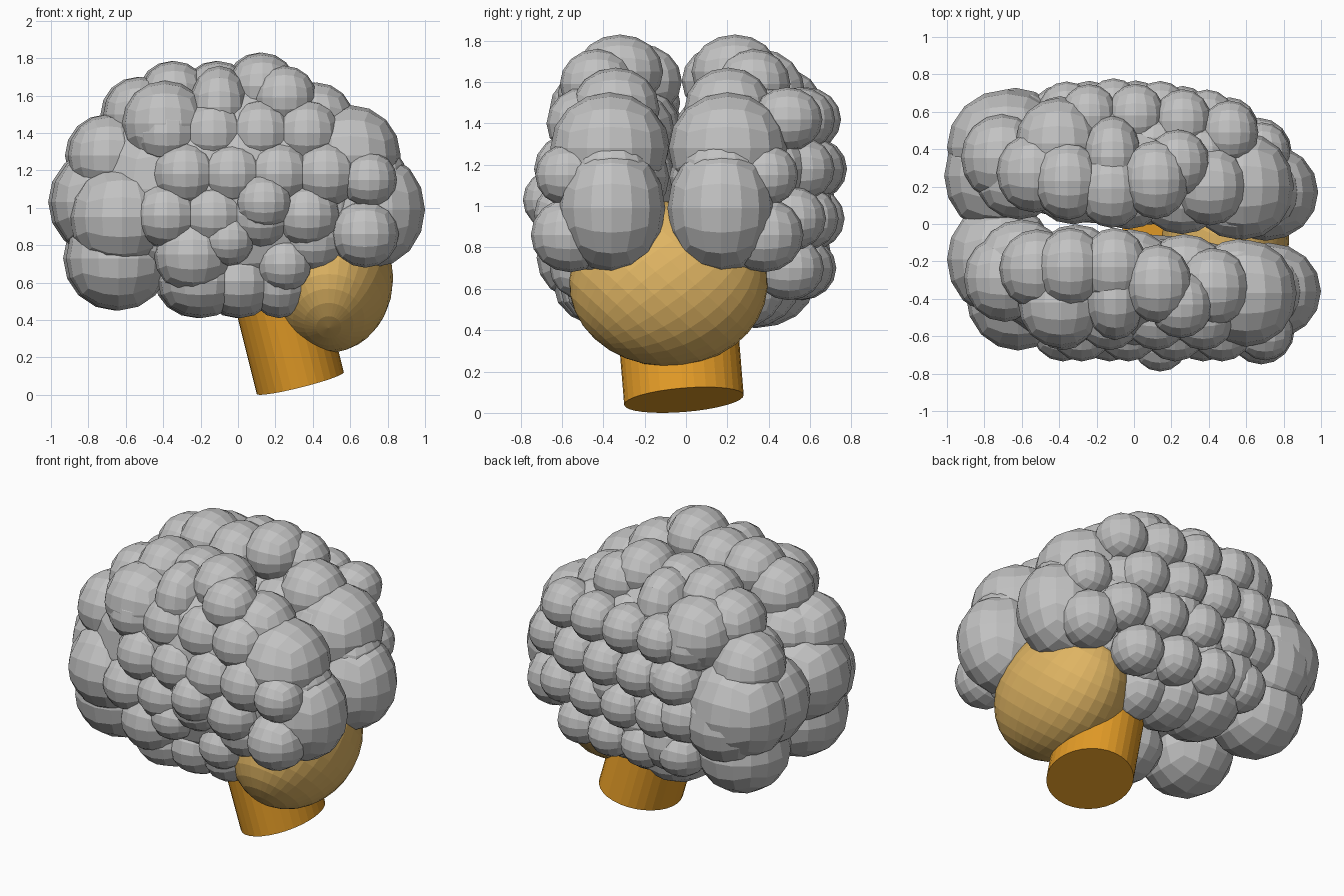
import bpy, bmesh, math
from mathutils import Vector, Matrix

if "Cube" in bpy.data.objects:
    bpy.data.objects.remove(bpy.data.objects["Cube"])

def material(name, rgb):
    m = bpy.data.materials.new(name)
    m.diffuse_color = (*rgb, 1)
    m.use_nodes = True
    m.node_tree.nodes["Principled BSDF"].inputs["Base Color"].default_value = m.diffuse_color
    return m

GREY = material("cortex grey", (0.54, 0.54, 0.54))
TAN = material("cerebellum tan", (0.74, 0.46, 0.125))
ORANGE = material("stem orange", (0.77, 0.33, 0.02))

def finish(name, bm, mat):
    bmesh.ops.recalc_face_normals(bm, faces=bm.faces)
    me = bpy.data.meshes.new(name)
    bm.to_mesh(me)
    bm.free()
    me.materials.append(mat)
    bpy.context.collection.objects.link(bpy.data.objects.new(name, me))

def lump(bm, centre, radii):
    """Faceted ball made from a gridded cube."""
    cube = bmesh.new()
    bmesh.ops.create_cube(cube, size=2)
    bmesh.ops.subdivide_edges(cube, edges=cube.edges[:], cuts=3, use_grid_fill=True)
    for v in cube.verts:
        d = Vector([math.tan(c * math.pi / 4) for c in v.co]).normalized()
        v.co = Vector([c + a * r for c, a, r in zip(centre, d, radii)])
    me = bpy.data.meshes.new("lump_tmp")
    cube.to_mesh(me)
    cube.free()
    bm.from_mesh(me)
    bpy.data.meshes.remove(me)

front = bmesh.new()
back = bmesh.new()

def pair(x, y, z, rx, ry=None, rz=None):
    """One fold on each half; the mirror plane is slightly turned."""
    radii = (rx, ry or rx * 1.06, rz or rx)
    lump(front, (x, y, z), radii)
    lump(back, (x - .015, -y - .06 - .18 * x, z), radii)

# Core, and inner folds that meet along the cleft
pair(0, -.36, 1.1, .80, .31, .57)
for i in range(5):
    x = -.6 + .29 * i
    for z in (.88, 1.14, 1.38):
        pair(x, -.25 - .09 * x, z - .25 * x * x * (z > 1.2), .23, .22, .2)

# Main folds: centre and radius
for fold in (
        (-.39, -.42, 1.45, .23), (-.69, -.29, 1.28, .22), (-.62, -.38, .95, .28),
        (-.71, -.19, 1.03, .29), (-.64, -.28, .73, .28), (-.52, -.24, 1.50, .20),
        (-.24, -.50, .75, .21), (-.05, -.58, .83, .14), (.14, -.63, 1.03, .15),
        (.25, -.50, .70, .15), (.60, -.37, 1.28, .27), (.70, -.57, 1.15, .15),
        (.68, -.56, .86, .18), (.25, -.43, 1.59, .17), (.42, -.34, 1.47, .20),
        (.62, -.40, .87, .20), (.72, -.36, 1.17, .18)):
    pair(*fold)
pair(.72, -.36, .99, .28, .26, .31)         # rear pole

# Outer side rows
for row in range(3):
    for i in range(4):
        x = -.38 + .25 * i + .1 * (row % 2)
        pair(x, -.53 + .06 * (row == 2), .96 + .22 * row, .18, .205, .18)

# Crown and underside rows
for i in range(3):
    pair(-.34 + .235 * i, -.23 - .09 * (i == 2), 1.605 + .045 * (i == 2), .18, .21)
    pair(-.20 + .21 * i, -.36, .61, .23 - .03 * i, .28 - .03 * i, .20)
pair(-.10, -.40, 1.54, .16, .22, .22)
pair(.40, -.45, .84, .19)

# Extra folds only on the back (+y) half
lump(back, (-.68, .41, 1.03), (.32, .31, .32))
for row in range(4):
    z = .70 + .24 * row
    for i in range(4):
        x = -.36 + .25 * i + .12 * (row % 2)
        y = .61 - .3 * (z - 1.12) ** 2 - .25 * (x + .1) ** 2
        lump(back, (x, y, z), (.155, .17, .155))
finish("front_hemisphere", front, GREY)
finish("back_hemisphere", back, GREY)

# Cerebellum: ellipsoid with its pole turned down and forward
bm = bmesh.new()
bmesh.ops.create_uvsphere(bm, u_segments=32, v_segments=16, radius=1,
                          matrix=Matrix.Rotation(math.radians(132), 4, 'X'))
for v in bm.verts:
    v.co = Vector((.485 + v.co.x * .345, -.085 + v.co.y * .48, .625 + v.co.z * .40))
finish("cerebellum", bm, TAN)

# Brain stem: leaning oval cylinder standing on its lowest edge
bm = bmesh.new()
bmesh.ops.create_cone(bm, cap_ends=True, segments=32, radius1=1, radius2=1, depth=1,
                      matrix=Matrix.Translation((0, 0, .5)))
turn = Matrix.Rotation(math.radians(4.7), 3, 'X') @ Matrix.Rotation(math.radians(-14), 3, 'Y')
for v in bm.verts:
    v.co = turn @ Vector((v.co.x * .24, v.co.y * .29, v.co.z * .68)) + Vector((.333, -.01, 0))
low = min(v.co.z for v in bm.verts)
for v in bm.verts:
    v.co.z -= low
finish("brain_stem", bm, ORANGE)
